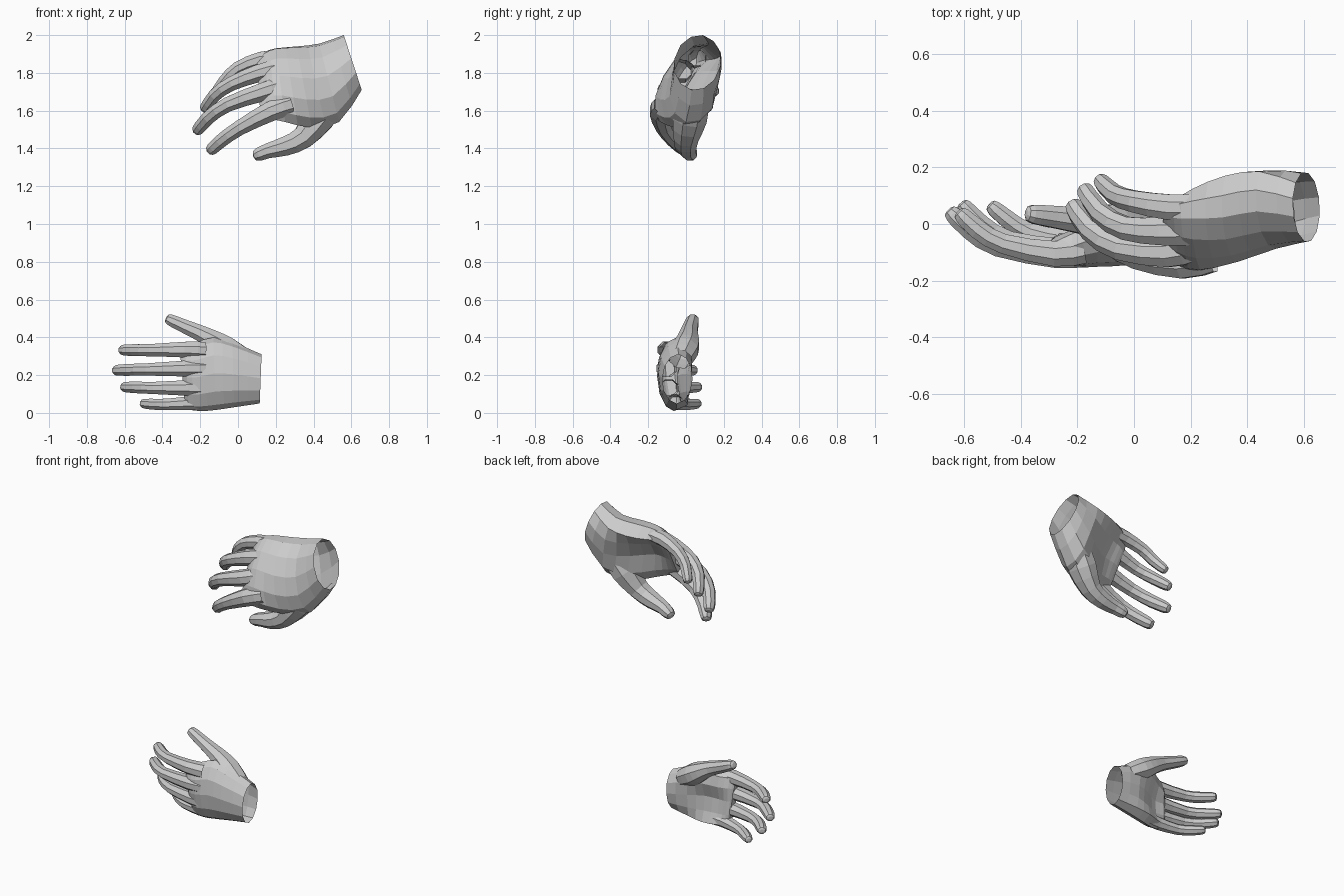
import bpy, bmesh, math
from mathutils import Vector


def refine(rows, steps=2):
    """Catmull-Rom interpolation of equal-length number rows."""
    out = []
    for i in range(len(rows) - 1):
        a, b, c, d = rows[max(i - 1, 0)], rows[i], rows[i + 1], rows[min(i + 2, len(rows) - 1)]
        for s in range(steps):
            t = s / steps
            out.append([q + 0.5 * t * ((r - p) + t * (2 * p - 5 * q + 4 * r - w
                        + t * (3 * (q - r) + w - p))) for p, q, r, w in zip(a, b, c, d)])
    out.append(list(rows[-1]))
    return out


def skin(bm, rings, cap_end=True):
    loops = [[bm.verts.new(p) for p in ring] for ring in rings]
    n = len(loops[0])
    for a, b in zip(loops, loops[1:]):
        for i in range(n):
            j = (i + 1) % n
            bm.faces.new((a[i], a[j], b[j], b[i]))
    if cap_end:
        bm.faces.new(loops[-1])


def finger(bm, rows, flat=1.08, sides=8):
    """Tapered tube through x, y, z, radius rows; the last row is the fingertip."""
    pts = refine(rows)
    pos = [Vector(p[:3]) for p in pts]
    rad = [p[3] for p in pts]
    tip_dir = (pos[-1] - pos[-2]).normalized()
    tip, r = pos[-1].copy(), rad[-1]
    pos[-1] = tip - tip_dir * r * 0.75
    pos += [tip - tip_dir * r * 0.2, tip]
    rad += [r * 0.8, r * 0.4]
    rings = []
    for i, p in enumerate(pos):
        t = (pos[min(i + 1, len(pos) - 1)] - pos[max(i - 1, 0)]).normalized()
        side = t.cross(Vector((0, 1, 0))).normalized()
        up = side.cross(t)
        rings.append([p + side * math.cos(a) * rad[i] + up * math.sin(a) * rad[i] * flat
                      for a in [2 * math.pi * (k + 0.5) / sides for k in range(sides)]])
    skin(bm, rings)


# Half-outline of a hand section: back dome, round underside, cupped underside
BACK = [(-1, 0), (-.86, .5), (-.5, .87), (0, 1), (.5, .87), (.86, .5), (1, 0)]
UNDER = [(.86, -.5, -.55), (.5, -.87, -.7), (0, -1, -.3), (-.5, -.87, -.4), (-.86, -.5, -.65)]


def palm(bm, rows):
    """Open-wristed loft: little-finger edge, thumb edge, half thickness, cupping."""
    rings = []
    for s in refine(rows):
        p, t, thick, cup = Vector(s[:3]), Vector(s[3:6]), s[6], s[7]
        mid, half = (p + t) / 2, (t - p) / 2
        w = half.normalized()
        v = Vector((0, -1, 0))
        v = (v - w * v.dot(w)).normalized() * thick
        prof = BACK + [(u, a + (b - a) * cup) for u, a, b in UNDER]
        rings.append([mid + half * u + v * h for u, h in prof])
    skin(bm, rings)


def hand(name, palm_rows, digits):
    bm = bmesh.new()
    palm(bm, palm_rows)
    for d in digits:
        finger(bm, d)
    bmesh.ops.recalc_face_normals(bm, faces=bm.faces)
    me = bpy.data.meshes.new(name)
    bm.to_mesh(me)
    bm.free()
    ob = bpy.data.objects.new(name, me)
    bpy.context.collection.objects.link(ob)
    return ob


# Upper hand: thumb down, fingers drooping
hand("upper_hand", [
    (.56, .09, 2.0, .655, .03, 1.71, .122, 0),
    (.43, .12, 1.955, .535, .0, 1.54, .14, .3),
    (.31, .10, 1.94, .39, -.06, 1.51, .14, .8),
    (.20, .08, 1.93, .25, -.135, 1.54, .105, 1),
    (.14, .065, 1.91, .17, -.145, 1.555, .068, .6),
    (.10, .055, 1.88, .12, -.135, 1.55, .03, .2),
], [
    # thumb
    [(.50, .04, 1.67, .085), (.43, .02, 1.565, .09), (.345, .0, 1.458, .065),
     (.25, .0, 1.412, .055), (.16, .01, 1.388, .043), (.085, .03, 1.358, .036)],
    # index
    [(.27, -.11, 1.63, .06), (.17, -.135, 1.595, .057), (.01, -.115, 1.51, .043),
     (-.09, -.06, 1.44, .039), (-.15, .0, 1.385, .034)],
    # middle
    [(.20, -.08, 1.72, .055), (.12, -.10, 1.695, .052), (-.05, -.085, 1.635, .042),
     (-.155, -.02, 1.565, .039), (-.22, .075, 1.49, .033)],
    # ring
    [(.20, -.02, 1.82, .055), (.10, -.025, 1.795, .05), (-.03, -.015, 1.745, .041),
     (-.12, .04, 1.685, .037), (-.18, .13, 1.605, .031)],
    # little
    [(.22, .06, 1.88, .045), (.12, .06, 1.87, .045), (.0, .08, 1.825, .038),
     (-.07, .105, 1.76, .034), (-.125, .16, 1.685, .028)],
])

# Lower hand: thumb up, fingers straighter
hand("lower_hand", [
    (.115, -.05, .05, .125, -.04, .31, .08, 0),
    (-.02, -.05, .03, -.03, -.045, .375, .098, .4),
    (-.12, -.055, .015, -.13, -.05, .40, .098, .9),
    (-.20, -.065, .01, -.22, -.08, .375, .08, 1),
    (-.26, -.06, .018, -.28, -.095, .368, .055, .6),
    (-.28, -.06, .035, -.31, -.10, .355, .025, .2),
], [
    # thumb
    [(.03, -.03, .285, .06), (-.06, -.005, .338, .07), (-.13, .01, .383, .058),
     (-.20, .015, .422, .046), (-.28, .025, .457, .039), (-.38, .038, .502, .032)],
    # index
    [(-.18, -.09, .33, .05), (-.28, -.105, .335, .045), (-.46, -.07, .332, .035),
     (-.55, -.02, .332, .034), (-.62, .045, .333, .029)],
    # middle
    [(-.18, -.10, .235, .05), (-.27, -.11, .235, .046), (-.48, -.08, .23, .035),
     (-.58, -.02, .228, .034), (-.654, .05, .225, .029)],
    # ring
    [(-.18, -.09, .13, .05), (-.26, -.095, .132, .045), (-.44, -.06, .132, .035),
     (-.54, .0, .135, .033), (-.61, .075, .137, .028)],
    # little
    [(-.16, -.06, .058, .043), (-.24, -.06, .053, .04), (-.37, -.03, .045, .033),
     (-.45, .02, .046, .031), (-.51, .07, .05, .026)],
])
